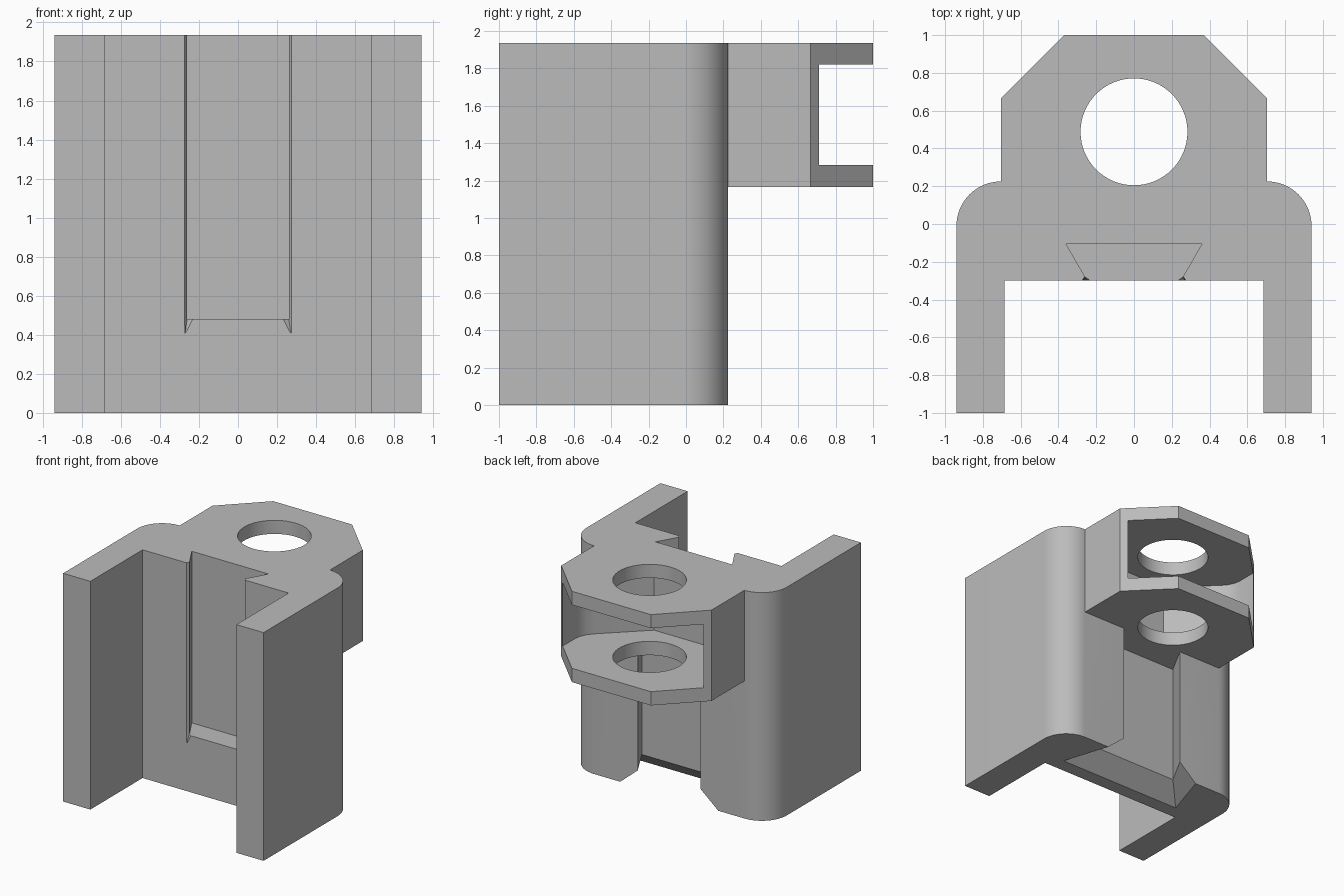
import bpy
import bmesh
import math

old = bpy.data.objects.get("Cube")
if old:
    bpy.data.objects.remove(old, do_unlink=True)

HEIGHT = 1.935
LUG_BOTTOM = 1.165

grey = bpy.data.materials.new("plain grey")
grey.use_nodes = True
colour = (0.5, 0.5, 0.5, 1)
grey.diffuse_color = colour
grey.node_tree.nodes["Principled BSDF"].inputs["Base Color"].default_value = colour


def mirrored(half):
    """Close a right-hand outline with its mirror image."""
    return half + [(-x, y) for x, y in reversed(half)]


def loft(name, rings):
    """Solid through stacked outlines, each given as (outline, z)."""
    bm = bmesh.new()
    loops = [[bm.verts.new((x, y, z)) for x, y in outline] for outline, z in rings]
    for low, high in zip(loops, loops[1:]):
        n = len(low)
        for i in range(n):
            j = (i + 1) % n
            bm.faces.new((low[i], low[j], high[j], high[i]))
    bm.faces.new(list(reversed(loops[0])))
    bm.faces.new(loops[-1])
    bmesh.ops.recalc_face_normals(bm, faces=bm.faces[:])
    mesh = bpy.data.meshes.new(name)
    bm.to_mesh(mesh)
    bm.free()
    mesh.materials.append(grey)
    obj = bpy.data.objects.new(name, mesh)
    bpy.context.scene.collection.objects.link(obj)
    return obj


def prism(name, outline, z0, z1):
    return loft(name, [(outline, z0), (outline, z1)])


def combine(target, tool, operation):
    """Apply a boolean and discard the tool."""
    tool.hide_render = True
    bpy.context.view_layer.objects.active = target
    mod = target.modifiers.new(operation, "BOOLEAN")
    mod.operation, mod.object, mod.solver = operation, tool, "EXACT"
    bpy.ops.object.modifier_apply(modifier=mod.name)
    bpy.data.objects.remove(tool, do_unlink=True)


# U-shaped channel with rounded rear corners
R = 0.235
corner = [(0.705 + R * math.cos(a), -0.01 + R * math.sin(a))
          for a in (math.pi / 2 * i / 16 for i in range(17))]
channel = mirrored([(0.685, -0.3), (0.685, -1), (0.94, -1)] + corner)
body = prism("bracket_body", channel, 0, HEIGHT)

# Chamfered lug on the rear
lug = prism("lug", mirrored([(0.705, 0.1), (0.705, 0.665), (0.37, 1)]), LUG_BOTTOM, HEIGHT)
combine(body, lug, "UNION")

# Slot splitting the lug into two plates
slot = mirrored([(0.25, 0.07), (0.59, 0.39), (0.63, 0.44), (0.652, 0.49), (0.66, 0.54), (0.66, 1.1)])
combine(body, prism("lug_slot", slot, 1.282, 1.82), "DIFFERENCE")

# Pin hole through both plates
circle = [(0.283 * math.cos(math.tau * i / 64), 0.488 + 0.283 * math.sin(math.tau * i / 64))
          for i in range(64)]
combine(body, prism("pin_hole", circle, 1, 2.1), "DIFFERENCE")

# Front dovetail groove, open at the top
groove = mirrored([(0.275, -0.4), (0.275, -0.3), (0.26, -0.278), (0.36, -0.105)])
combine(body, prism("front_groove", groove, 0.48, 2.1), "DIFFERENCE")

# Pointed ends of the groove's edge chamfers
for side in (-1, 1):
    tip = [(side * x, y) for x, y in ((0.268, -0.31), (0.275, -0.31), (0.275, -0.3), (0.27, -0.298))]
    wide = [(side * x, y) for x, y in ((0.215, -0.31), (0.275, -0.31), (0.275, -0.3), (0.26, -0.278))]
    combine(body, loft("groove_tip", [(tip, 0.41), (wide, 0.485)]), "DIFFERENCE")

# Rear dovetail recess below the lug, flared at its lower mouth
mouth = mirrored([(0.59, -0.18), (0.46, 0.225), (0.46, 0.4)])
recess = mirrored([(0.435, -0.03), (0.295, 0.225), (0.295, 0.4)])
rear = loft("rear_recess", [(mouth, -0.05), (mouth, 0), (recess, 0.14), (recess, LUG_BOTTOM)])
combine(body, rear, "DIFFERENCE")

# Smooth the round surfaces, keep the edges crisp
bpy.ops.object.select_all(action="DESELECT")
body.select_set(True)
bpy.context.view_layer.objects.active = body
bpy.ops.object.shade_smooth_by_angle(angle=math.radians(25))
